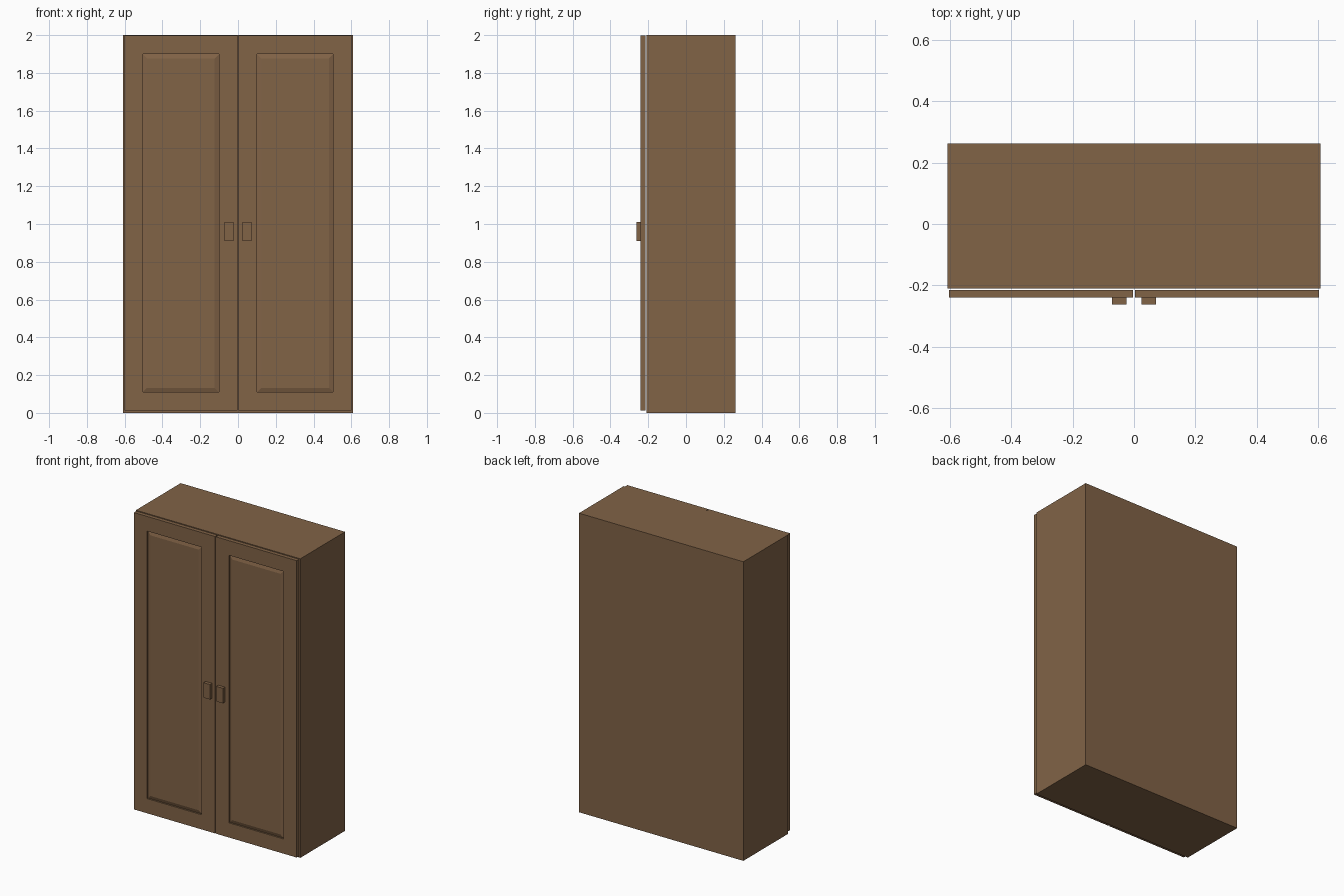
import bpy, bmesh
from mathutils import Vector

if "Cube" in bpy.data.objects:
    bpy.data.objects.remove(bpy.data.objects["Cube"])

wood = bpy.data.materials.new("brown_wood")
wood.diffuse_color = (0.22, 0.125, 0.062, 1)
wood.use_nodes = True
wood.node_tree.nodes["Principled BSDF"].inputs["Base Color"].default_value = wood.diffuse_color


def new_object(name, bm):
    bmesh.ops.recalc_face_normals(bm, faces=bm.faces)
    mesh = bpy.data.meshes.new(name)
    bm.to_mesh(mesh)
    bm.free()
    mesh.materials.append(wood)
    obj = bpy.data.objects.new(name, mesh)
    bpy.context.collection.objects.link(obj)
    return obj


def box_bm(lo, hi):
    lo, hi = Vector(lo), Vector(hi)
    bm = bmesh.new()
    bmesh.ops.create_cube(bm, size=1)
    for v in bm.verts:
        v.co = [(lo[i] + hi[i]) / 2 + v.co[i] * (hi[i] - lo[i]) for i in range(3)]
    return bm


def inset(bm, face, width, depth):
    """Inset a face, then move it along its normal."""
    bmesh.ops.inset_region(bm, faces=[face], thickness=width, depth=0,
                           use_even_offset=True)
    for v in face.verts:
        v.co.y -= depth


# Cabinet body
new_object("cabinet_body", box_bm((-0.608, -0.21, 0), (0.608, 0.2625, 2)))

for side, s in (("left", -1), ("right", 1)):
    # Door: frame, sunken groove, and a field with sloped raised edges
    x0, x1 = sorted((s * 0.003, s * 0.602))
    bm = box_bm((x0, -0.24, 0.012), (x1, -0.215, 1.997))
    bm.normal_update()
    front = min(bm.faces, key=lambda f: f.calc_center_median().y)
    inset(bm, front, 0.098, 0)
    # straight groove wall
    front = bmesh.ops.extrude_discrete_faces(bm, faces=[front])["faces"][0]
    for v in front.verts:
        v.co.y += 0.01
    # sloped edge rising to the field
    inset(bm, front, 0.023, 0.008)
    new_object(side + "_door", bm)

    # Handle
    x0, x1 = sorted((s * 0.024, s * 0.072))
    new_object(side + "_handle", box_bm((x0, -0.2625, 0.91), (x1, -0.24, 1.01)))
